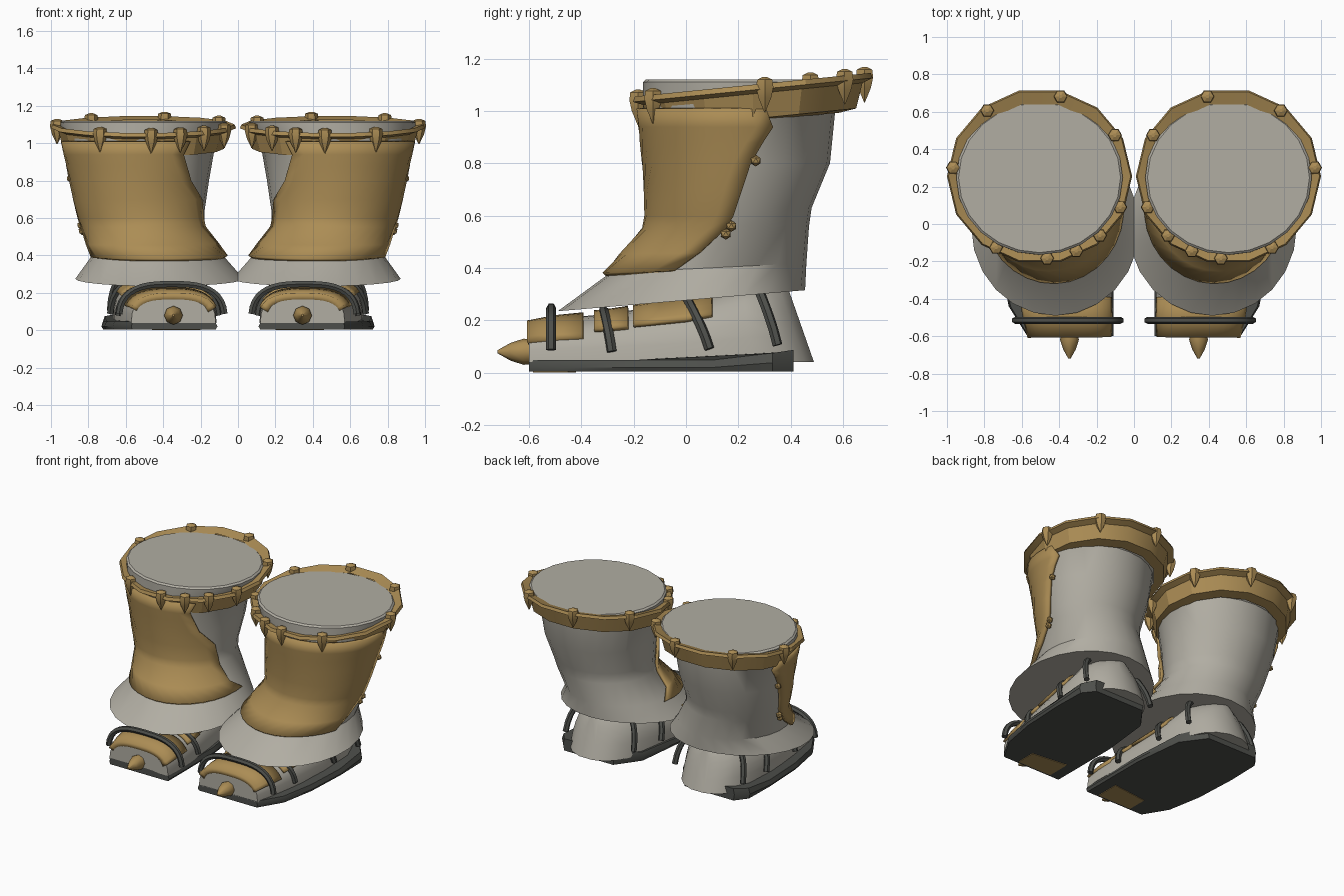
import bpy, bmesh, math
from math import sin, cos, pi, radians

if "Cube" in bpy.data.objects:
    bpy.data.objects.remove(bpy.data.objects["Cube"])


def material(name, rgb):
    m = bpy.data.materials.new(name)
    m.diffuse_color = (*rgb, 1)
    m.use_nodes = True
    m.node_tree.nodes["Principled BSDF"].inputs["Base Color"].default_value = m.diffuse_color
    return m


GREY = material("warm_grey", (0.44, 0.42, 0.365))
BRASS = material("brass", (0.41, 0.265, 0.09))
DARK = material("dark_rubber", (0.075, 0.078, 0.07))


def finish(name, bm, mat, thick=0.0, angle=35):
    """Turn a bmesh into an object, mirrored to make the pair."""
    bmesh.ops.recalc_face_normals(bm, faces=bm.faces)
    me = bpy.data.meshes.new(name)
    bm.to_mesh(me)
    bm.free()
    me.materials.append(mat)
    ob = bpy.data.objects.new(name, me)
    bpy.context.collection.objects.link(ob)
    bpy.context.view_layer.objects.active = ob
    ob.select_set(True)
    bpy.ops.object.shade_smooth_by_angle(angle=radians(angle))
    ob.select_set(False)
    if thick:
        s = ob.modifiers.new("thickness", 'SOLIDIFY')
        s.thickness, s.offset = thick, 0
    m = ob.modifiers.new("pair", 'MIRROR')
    m.use_mirror_merge = False
    return ob


def loft(bm, rings, closed=True, caps=False):
    vs = [[bm.verts.new(p) for p in r] for r in rings]
    for a, b in zip(vs, vs[1:]):
        n = len(a)
        for i in range(n if closed else n - 1):
            j = (i + 1) % n
            bm.faces.new((a[i], a[j], b[j], b[i]))
    if caps:
        bm.faces.new(vs[0])
        bm.faces.new(vs[-1])


def lerp_table(table, k):
    """Interpolate rows of a table on their first column."""
    if k <= table[0][0]:
        return table[0][1:]
    for a, b in zip(table, table[1:]):
        if k <= b[0]:
            t = (k - a[0]) / (b[0] - a[0])
            return [p + (q - p) * t for p, q in zip(a[1:], b[1:])]
    return table[-1][1:]


# Leg shape: z, x min, x max, y min, y max, tilt
LEG = [(0.275, -0.03, 0.87, -0.49, 0.455, 0.085),
       (0.40, 0.08, 0.78, -0.29, 0.46, 0.05),
       (0.56, 0.18, 0.82, -0.135, 0.47, 0),
       (0.63, 0.18, 0.845, -0.135, 0.48, 0),
       (0.80, 0.155, 0.88, -0.145, 0.55, 0),
       (1.00, 0.12, 0.92, -0.165, 0.57, 0),
       (1.06, 0.07, 0.945, -0.165, 0.65, 0),
       (1.11, 0.06, 0.95, -0.165, 0.66, 0)]


def leg_point(z, a, off=0.0):
    x0, x1, y0, y1, tilt = lerp_table(LEG, z)
    rx, ry = (x1 - x0) / 2 + off, (y1 - y0) / 2 + off
    dy = -ry * cos(a)
    return ((x0 + x1) / 2 + rx * sin(a), (y0 + y1) / 2 + dy, z + tilt * dy)


# Grey leg with flared skirt and flat lid
bm = bmesh.new()
N = 24
rings = [[leg_point(r[0], 2 * pi * i / N) for i in range(N)] for r in LEG]
rings.append([(x, y, 1.12) for x, y, z in
              [leg_point(1.11, 2 * pi * i / N, -0.012) for i in range(N)]])
loft(bm, rings, caps=True)
finish("leg", bm, GREY)

# Brass shin plate: z, inner edge angle, outer edge angle
SHIN = [(0.395, -98, 71), (0.46, -80, 80), (0.55, -70, 88), (0.6, -68, 92),
        (0.7, -62, 95), (0.8, -44, 97), (0.88, -38, 104), (0.94, -34, 110),
        (1.01, -38, 104)]
bm = bmesh.new()
loft(bm, [[leg_point(z, radians(a + (b - a) * i / 14), 0.014) for i in range(15)]
          for z, a, b in SHIN], closed=False)
finish("shin_plate", bm, BRASS, 0.02)


# Tilted brass cuff
def cuff_point(a, dr, dz):
    y = 0.255 - (0.47 + dr) * cos(a)
    return (0.505 + (0.495 + dr) * sin(a), y, 1.095 + 0.1 * (y - 0.255) + dz)


bm = bmesh.new()
profile = [(-0.075, -0.01), (-0.008, 0.005), (0, -0.015), (-0.04, -0.03),
           (-0.065, -0.125), (-0.13, -0.135)]
loft(bm, [[cuff_point(2 * pi * (i + 0.5) / 14, dr, dz) for i in range(14)]
          for dr, dz in profile])
finish("cuff", bm, BRASS, angle=25)

# Claw studs around the cuff
bm = bmesh.new()
STUD = [(0.01, 0.03), (0.034, 0.02), (0.038, -0.01), (0.028, -0.05), (0.002, -0.105)]
for deg in (-44, -25, -5, 30, 96, 143, 194, 240, 292):
    cx, cy, cz = cuff_point(radians(deg), -0.03, 0)
    loft(bm, [[(cx + r * cos(i * pi / 3), cy + r * sin(i * pi / 3), cz + h)
               for i in range(6)] for r, h in STUD], caps=True)
finish("cuff_studs", bm, BRASS, angle=20)

# Small rivets on the outer edge of the shin plate
bm = bmesh.new()
for z, deg in ((0.81, 100), (0.56, 91), (0.53, 90)):
    v = bmesh.ops.create_icosphere(bm, subdivisions=1, radius=0.022)["verts"]
    bmesh.ops.translate(bm, vec=leg_point(z, radians(deg), 0.02), verts=v)
finish("shin_rivets", bm, BRASS)

# Foot shape: y, centre x, half width, top z
FOOT = [(-0.60, 0.345, 0.225, 0.185), (-0.5, 0.355, 0.24, 0.205),
        (-0.3, 0.375, 0.255, 0.225), (0.0, 0.405, 0.26, 0.27),
        (0.25, 0.42, 0.25, 0.34), (0.38, 0.43, 0.19, 0.34),
        (0.44, 0.43, 0.13, 0.33), (0.475, 0.43, 0.05, 0.31)]


def foot_point(y, a, off=0.0):
    cx, hw, top = lerp_table(FOOT, y)
    s, c = sin(a), max(cos(a), 0)
    x = cx + (hw + off) * math.copysign(abs(s) ** 0.7, s)
    z = 0.04 + (top - 0.04 + off) * c ** 0.7
    shear = min(max((y - 0.15) / 0.25, 0), 1) * 0.35
    return (x, y - shear * (z - 0.08), z)


def arc(y, half, off, n=16):
    return [foot_point(y, radians(half) * (2 * i / n - 1), off) for i in range(n + 1)]


bm = bmesh.new()
loft(bm, [arc(r[0], 90, 0) for r in FOOT], caps=True)
finish("foot", bm, GREY)

# Brass plates over the foot
for name, ys, half, off, thick in (
        ("toe_cap", (-0.602, -0.5, -0.39), 68, -0.01, 0.05),
        ("middle_plate", (-0.35, -0.29, -0.22), 58, 0.006, 0.025),
        ("instep_plate", (-0.2, -0.1, 0.0, 0.1), 56, 0.006, 0.025)):
    bm = bmesh.new()
    loft(bm, [arc(y, half, off) for y in ys], closed=False)
    finish(name, bm, BRASS, thick)


# Dark tubular straps across the foot
def strap(name, y, lean, off, half):
    cu = bpy.data.curves.new(name, 'CURVE')
    cu.dimensions = '3D'
    cu.bevel_depth, cu.bevel_resolution, cu.use_fill_caps = 0.019, 1, True
    sp = cu.splines.new('POLY')
    n = 18
    sp.points.add(n)
    for i in range(n + 1):
        a = radians(half) * (2 * i / n - 1)
        x, _, z = foot_point(y, a, off)
        sp.points[i].co = (x, y + lean * (1 - cos(a)), z, 1)
    tmp = bpy.data.objects.new(name + "_path", cu)
    bm = bmesh.new()
    bm.from_mesh(tmp.to_mesh())
    tmp.to_mesh_clear()
    bpy.data.objects.remove(tmp)
    finish(name, bm, DARK, angle=50)


strap("toe_strap", -0.515, 0.0, 0.045, 83)
strap("middle_strap", -0.315, 0.035, 0.014, 84)
strap("instep_strap", 0.0, 0.1, 0.018, 84)
strap("heel_strap", 0.26, 0.1, 0.018, 84)

# Sole, rising at the heel
OUTLINE = [(0.11, -0.6), (0.57, -0.6), (0.67, -0.44), (0.715, -0.2), (0.73, 0.1),
           (0.725, 0.33), (0.66, 0.41), (0.27, 0.41), (0.15, 0.25), (0.11, -0.1)]
bm = bmesh.new()


def sole_ring(s, z, rise):
    return [(0.42 + (x - 0.42) * s, y, z + rise * max(0, y - 0.15)) for x, y in OUTLINE]


loft(bm, [sole_ring(0.97, 0.004, 0), sole_ring(1, 0.02, 0.1), sole_ring(0.96, 0.048, 0.15)],
     caps=True)
finish("sole", bm, DARK)

# Thin brass plate under the toe
bm = bmesh.new()
loft(bm, [[(0.2, -0.585, z), (0.46, -0.585, z), (0.46, -0.45, z), (0.2, -0.42, z)]
          for z in (0.0, 0.006)], caps=True)
finish("toe_underplate", bm, BRASS)

# Toe spike
bm = bmesh.new()
loft(bm, [[(0.345 + r * cos(i * pi / 4), y, 0.08 + r * sin(i * pi / 4)) for i in range(8)]
          for y, r in ((-0.58, 0.046), (-0.62, 0.05), (-0.67, 0.034), (-0.72, 0.006))],
     caps=True)
finish("toe_spike", bm, BRASS, angle=50)
